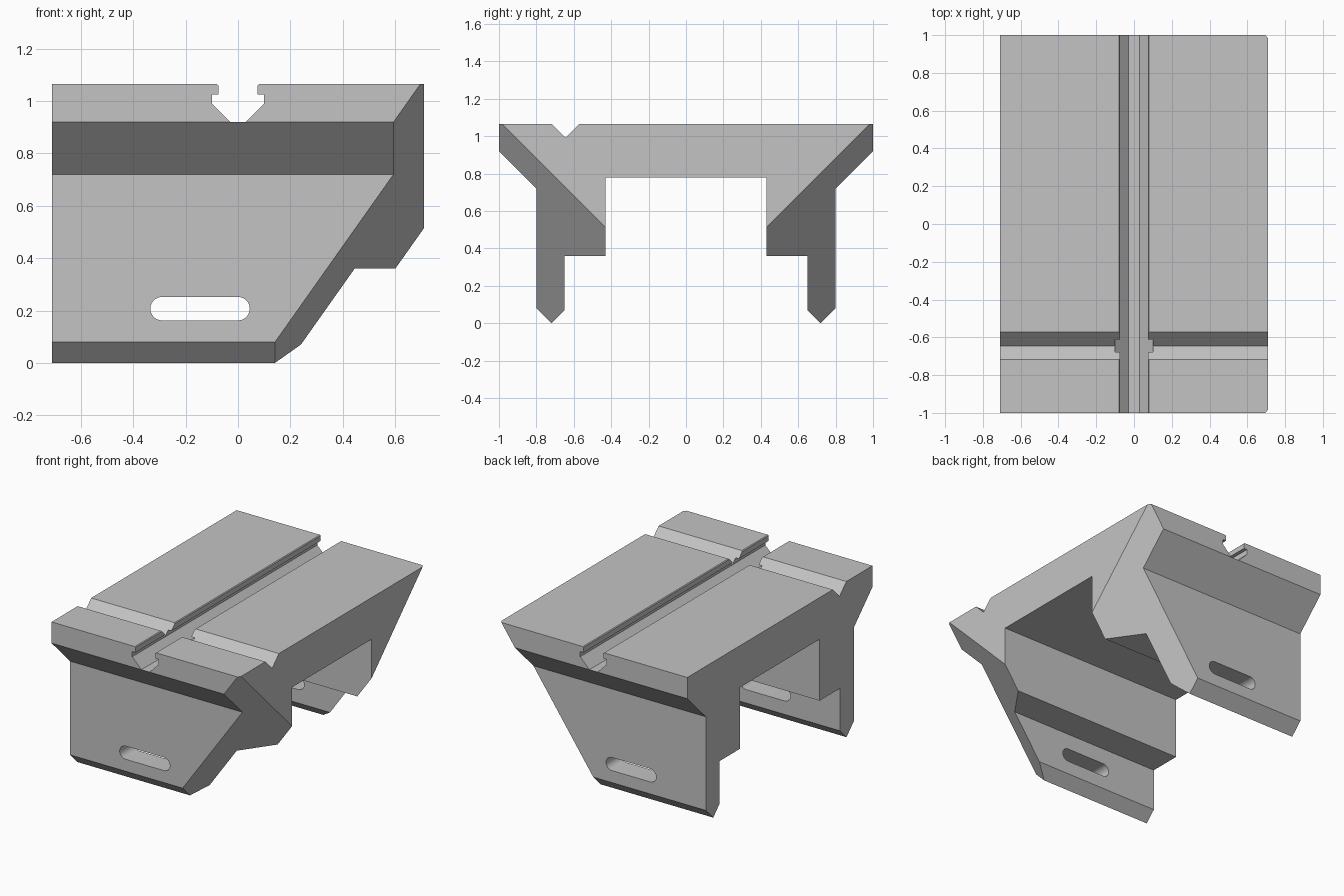
import bpy, bmesh, math
from mathutils import Vector

cube = bpy.data.objects.get("Cube")
if cube:
    bpy.data.objects.remove(cube, do_unlink=True)

HALF_X, TOP = 0.71, 1.065

grey = bpy.data.materials.new("plain grey")
grey.use_nodes = True
colour = (0.55, 0.55, 0.55, 1)
grey.diffuse_color = colour
grey.node_tree.nodes["Principled BSDF"].inputs["Base Color"].default_value = colour


def new_object(name, bm):
    bmesh.ops.recalc_face_normals(bm, faces=bm.faces)
    mesh = bpy.data.meshes.new(name)
    bm.to_mesh(mesh)
    bm.free()
    mesh.materials.append(grey)
    obj = bpy.data.objects.new(name, mesh)
    bpy.context.collection.objects.link(obj)
    return obj


def prism(name, points, axis, half):
    """Extrude a closed 2D profile along x or y, from -half to half."""
    bm = bmesh.new()
    if axis == "x":
        verts = [bm.verts.new((-half, a, b)) for a, b in points]
        move = (2 * half, 0, 0)
    else:
        verts = [bm.verts.new((a, -half, b)) for a, b in points]
        move = (0, 2 * half, 0)
    out = bmesh.ops.extrude_face_region(bm, geom=[bm.faces.new(verts)], use_keep_orig=True)
    moved = [g for g in out["geom"] if isinstance(g, bmesh.types.BMVert)]
    bmesh.ops.translate(bm, verts=moved, vec=move)
    return new_object(name, bm)


def mirrored(points):
    return points + [(-a, b) for a, b in reversed(points)]


# Body: table top on two stepped, pointed legs
body = prism("bracket_body", mirrored([
    (0.43, 0.78), (0.43, 0.36), (0.65, 0.36), (0.65, 0.07), (0.72, 0),
    (0.80, 0.08), (0.80, 0.72), (1, 0.92), (1, TOP)]), "x", HALF_X)

# Undercut groove running front to back
cutters = [prism("groove_cutter", mirrored([
    (0.03, 0.92), (0.10, 0.99), (0.10, 1.025), (0.075, 1.025),
    (0.075, 1.06), (0.08, TOP), (0.08, 1.2)]), "y", 1.2)]

# V notch running across the top near the front
cutters.append(prism("notch_cutter", [
    (-0.645, 0.992), (-0.475, 1.162), (-0.815, 1.162)], "x", 1))

# Rounded slots through both legs
r, cx, cz, reach = 0.045, -0.145, 0.207, 0.145
slot = []
for side, start in ((1, -90), (-1, 90)):
    for i in range(13):
        t = math.radians(start + 15 * i)
        slot.append((cx + side * reach + r * math.cos(t), cz + r * math.sin(t)))
cutters.append(prism("slot_cutter", slot, "y", 1.2))

# Slanted planes that trim both corners of the left end
for side, name in ((-1, "front"), (1, "back")):
    normal = Vector((1, side * math.sqrt(0.5), -math.sqrt(0.5))).normalized()
    bm = bmesh.new()
    bmesh.ops.create_cube(bm, size=4)
    trim = new_object(name + "_trim_cutter", bm)
    trim.rotation_mode = "QUATERNION"
    trim.rotation_quaternion = normal.to_track_quat("Z", "Y")
    trim.location = Vector((HALF_X, side * 0.916, 1)) + normal * 2
    cutters.append(trim)

bpy.context.view_layer.objects.active = body
for cutter in cutters:
    mod = body.modifiers.new(cutter.name, "BOOLEAN")
    mod.object = cutter
    mod.solver = "EXACT"
    bpy.ops.object.modifier_apply(modifier=mod.name)
    bpy.data.objects.remove(cutter, do_unlink=True)

bpy.ops.object.select_all(action="DESELECT")
body.select_set(True)
bpy.ops.object.shade_smooth_by_angle(angle=math.radians(30))
